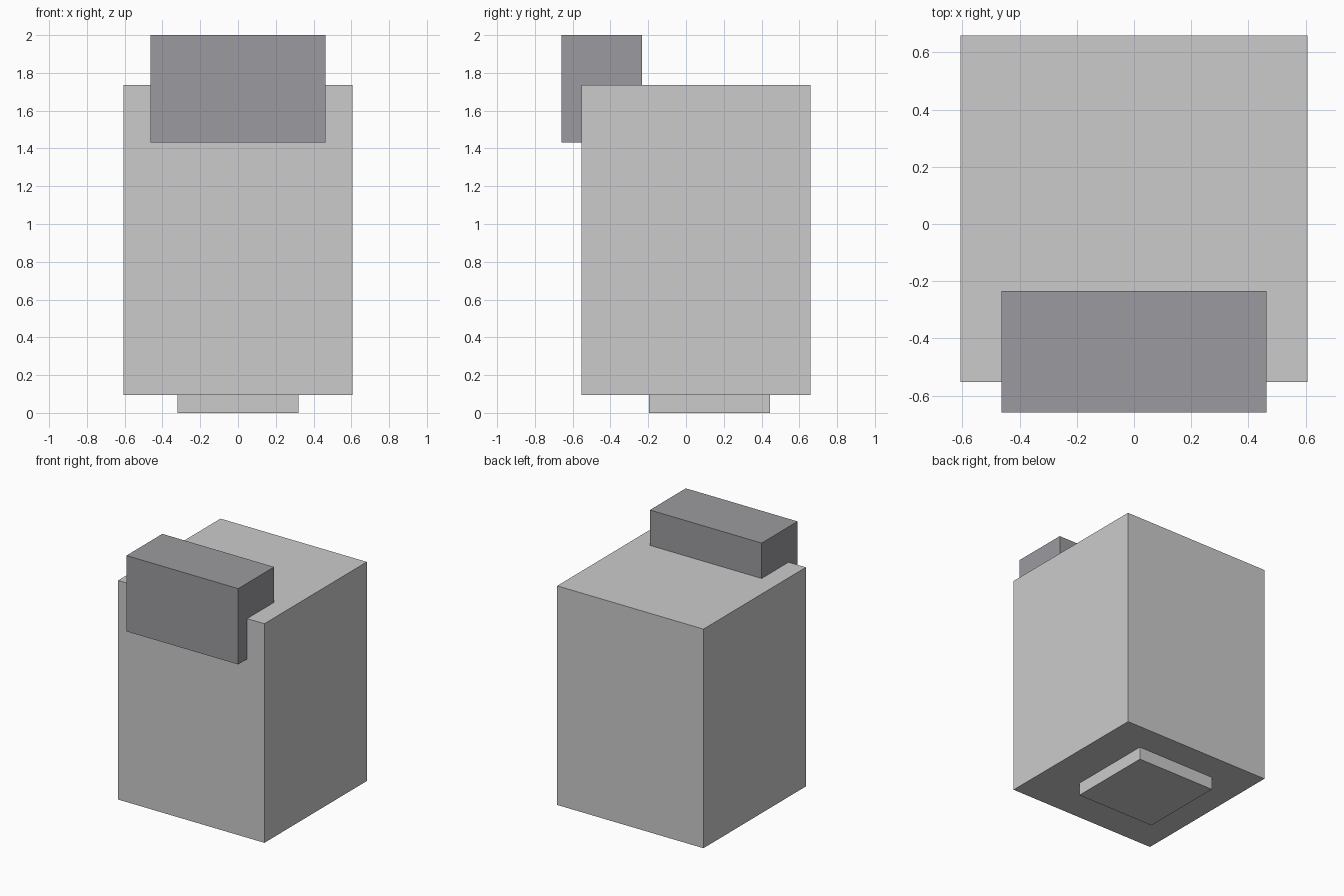
import bpy
from mathutils import Matrix, Vector
import bmesh

if "Cube" in bpy.data.objects:
    bpy.data.objects.remove(bpy.data.objects["Cube"])


def box(name, half_x, y, z, material=None):
    """Box symmetric in x, spanning the given y and z ranges."""
    size = Vector((2 * half_x, y[1] - y[0], z[1] - z[0]))
    centre = Vector((0, sum(y) / 2, sum(z) / 2))
    bm = bmesh.new()
    bmesh.ops.create_cube(bm, size=1, matrix=Matrix.Translation(centre) @ Matrix.Diagonal(size).to_4x4())
    mesh = bpy.data.meshes.new(name)
    bm.to_mesh(mesh)
    bm.free()
    if material:
        mesh.materials.append(material)
    obj = bpy.data.objects.new(name, mesh)
    bpy.context.collection.objects.link(obj)
    return obj


dark = bpy.data.materials.new("dark_grey")
dark.diffuse_color = (0.33, 0.33, 0.35, 1)
dark.use_nodes = True
dark.node_tree.nodes["Principled BSDF"].inputs["Base Color"].default_value = dark.diffuse_color

# Main body
box("body", 0.606, (-0.553, 0.659), (0.094, 1.735))

# Small square foot under the body
box("foot", 0.32, (-0.197, 0.444), (0, 0.094))

# Dark block set into the top front edge
box("top_front_block", 0.463, (-0.659, -0.234), (1.432, 2.0), dark)
